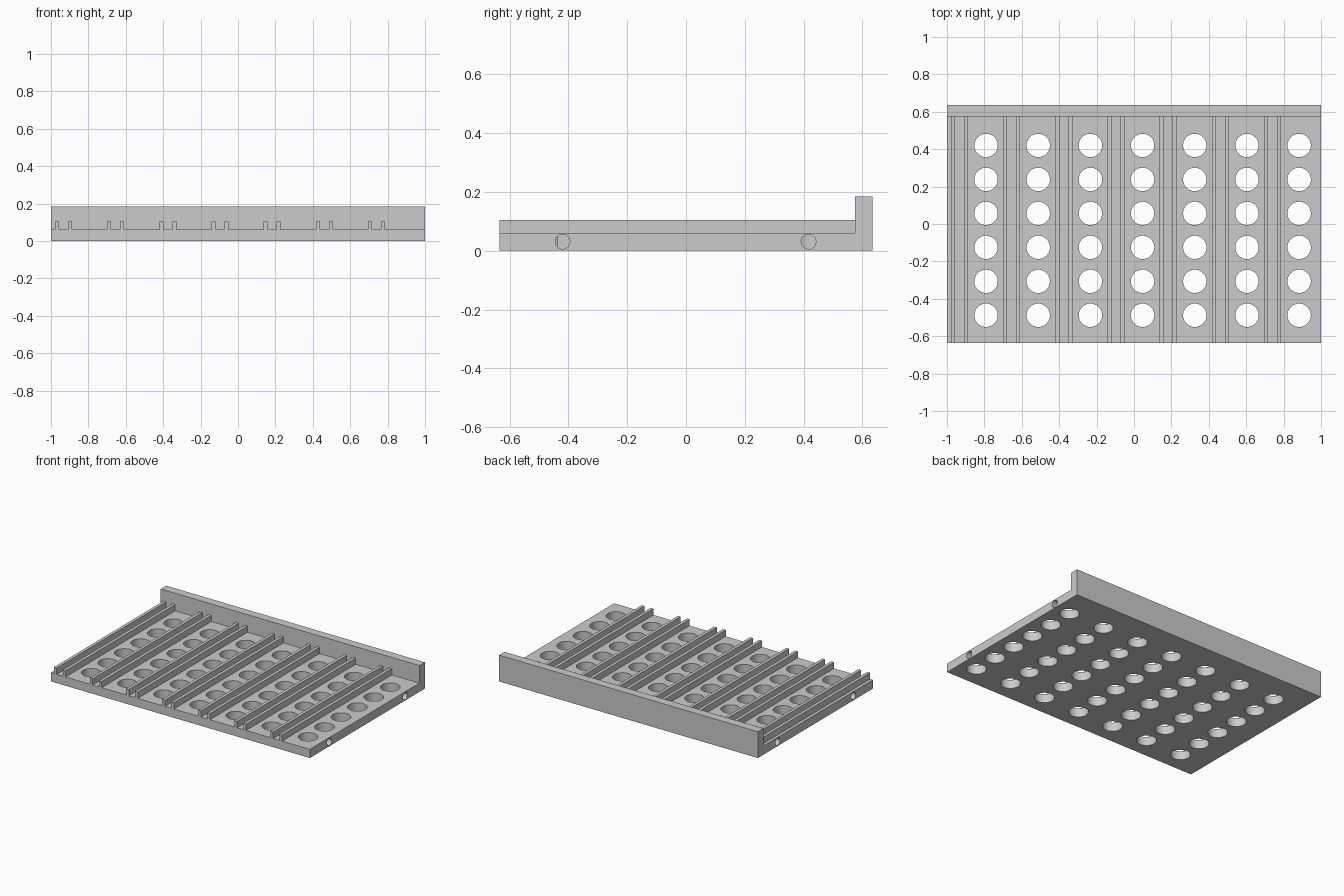
import bpy
import bmesh
import math
from mathutils import Matrix, Vector

if "Cube" in bpy.data.objects:
    bpy.data.objects.remove(bpy.data.objects["Cube"])

HALF_Y, WALL_Y = 0.635, 0.575
PLATE_Z, RIB_Z, WALL_Z = 0.061, 0.105, 0.184
PITCH = 0.279

grey = bpy.data.materials.new("plain_grey")
grey.use_nodes = True
grey.diffuse_color = (0.6, 0.6, 0.6, 1)
grey.node_tree.nodes["Principled BSDF"].inputs["Base Color"].default_value = (0.6, 0.6, 0.6, 1)


def make_object(name, bm):
    bmesh.ops.recalc_face_normals(bm, faces=bm.faces)
    mesh = bpy.data.meshes.new(name)
    bm.to_mesh(mesh)
    bm.free()
    mesh.materials.append(grey)
    obj = bpy.data.objects.new(name, mesh)
    bpy.context.collection.objects.link(obj)
    return obj


def add_cylinder(bm, centre, radius, depth, rotation=Matrix()):
    bmesh.ops.create_cone(bm, cap_ends=True, segments=48, radius1=radius, radius2=radius,
                          depth=depth, matrix=Matrix.Translation(centre) @ rotation)


# Base plate and rear wall: one L-shaped profile swept across the width
bm = bmesh.new()
profile = [(-HALF_Y, 0), (HALF_Y, 0), (HALF_Y, WALL_Z),
           (WALL_Y, WALL_Z), (WALL_Y, PLATE_Z), (-HALF_Y, PLATE_Z)]
face = bm.faces.new([bm.verts.new((-1, y, z)) for y, z in profile])
swept = bmesh.ops.extrude_face_region(bm, geom=[face])["geom"]
bmesh.ops.translate(bm, vec=(2, 0, 0),
                    verts=[v for v in swept if isinstance(v, bmesh.types.BMVert)])
base = make_object("base_plate_and_wall", bm)

# Grid of round holes through the plate
bm = bmesh.new()
for column in range(7):
    for row in range(6):
        add_cylinder(bm, Vector((-0.791 + PITCH * column, 0.42 - 0.1816 * row, 0.03)), 0.0625, 0.2)
plate_holes = make_object("plate_hole_cutter", bm)

# Blind pin holes in both ends
bm = bmesh.new()
sideways = Matrix.Rotation(math.pi / 2, 4, "Y")
for x in (-1, 1):
    for y in (-0.42, 0.417):
        add_cylinder(bm, Vector((x, y, 0.031)), 0.025, 0.16, sideways)
pin_holes = make_object("pin_hole_cutter", bm)

for cutter in (plate_holes, pin_holes):
    cutter.hide_render = True
    cut = base.modifiers.new(cutter.name, "BOOLEAN")
    cut.operation = "DIFFERENCE"
    cut.solver = "EXACT"
    cut.object = cutter

# Bake the cuts, then drop the cutters
bpy.context.view_layer.update()
cut_mesh = bpy.data.meshes.new_from_object(base.evaluated_get(bpy.context.evaluated_depsgraph_get()))
base.modifiers.clear()
base.data = cut_mesh
for cutter in (plate_holes, pin_holes):
    bpy.data.objects.remove(cutter)

bpy.ops.object.select_all(action="DESELECT")
base.select_set(True)
bpy.context.view_layer.objects.active = base
bpy.ops.object.shade_smooth_by_angle(angle=math.radians(30))

# Pairs of guide ribs running from the front edge to the wall
for pair in range(7):
    for side, offset in (("right", -0.968), ("left", -0.8985)):
        bm = bmesh.new()
        size = Vector((0.0215, WALL_Y + HALF_Y, RIB_Z - PLATE_Z))
        centre = Vector((offset + PITCH * pair, (WALL_Y - HALF_Y) / 2, (RIB_Z + PLATE_Z) / 2))
        bmesh.ops.create_cube(bm, size=1, matrix=Matrix.Translation(centre) @ Matrix.Diagonal(size).to_4x4())
        make_object(f"guide_rib_{side}_{pair + 1}", bm)
